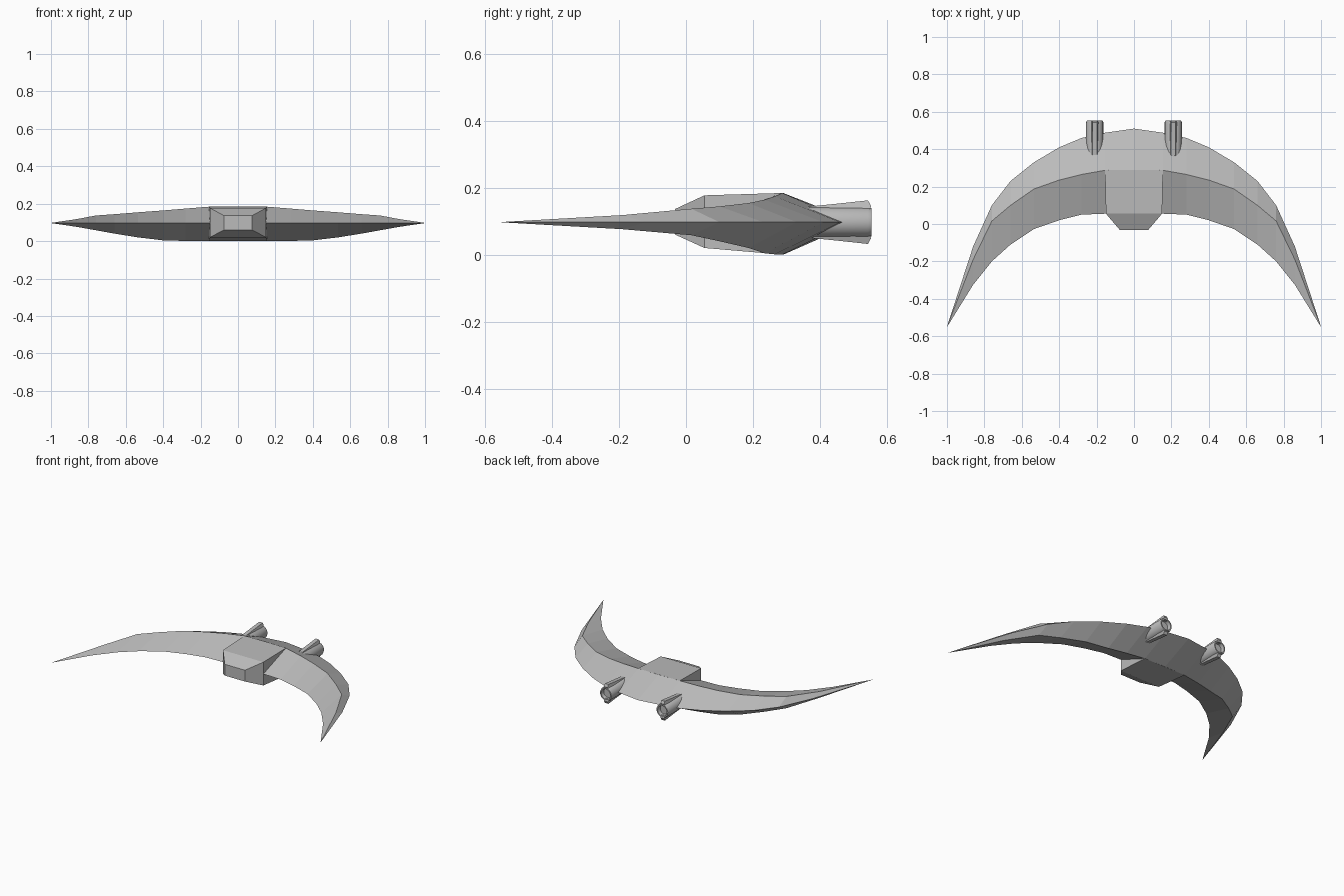
import bpy, bmesh, math

if "Cube" in bpy.data.objects:
    bpy.data.objects.remove(bpy.data.objects["Cube"])

hull = bpy.data.materials.new("hull grey")
hull.diffuse_color = (0.5, 0.5, 0.5, 1)
hull.use_nodes = True
hull.node_tree.nodes["Principled BSDF"].inputs["Base Color"].default_value = hull.diffuse_color


def finish(name, bm):
    bmesh.ops.remove_doubles(bm, verts=bm.verts[:], dist=1e-5)
    bmesh.ops.recalc_face_normals(bm, faces=bm.faces[:])
    me = bpy.data.meshes.new(name)
    bm.to_mesh(me)
    bm.free()
    me.materials.append(hull)
    ob = bpy.data.objects.new(name, me)
    bpy.context.collection.objects.link(ob)
    return ob


def loft(name, rings, cap=True):
    bm = bmesh.new()
    rows = [[bm.verts.new(p) for p in r] for r in rings]
    n = len(rows[0])
    for a, b in zip(rows, rows[1:]):
        for i in range(n):
            j = (i + 1) % n
            bm.faces.new((a[i], a[j], b[j], b[i]))
    if cap:
        bm.faces.new(rows[0])
        bm.faces.new(rows[-1])
    return finish(name, bm)


# Crescent wing: x, back edge y, ridge y, front edge y, top z, bottom z
MID = 0.097
stations = [
    (0.0, 0.51, 0.29, 0.055, 0.184, 0.0),
    (0.155, 0.488, 0.287, 0.055, 0.184, 0.0),
    (0.28, 0.46, 0.265, 0.05, 0.174, 0.001),
    (0.40, 0.41, 0.235, 0.02, 0.164, 0.004),
    (0.535, 0.33, 0.187, -0.027, 0.154, 0.02),
    (0.66, 0.23, 0.10, -0.11, 0.144, 0.04),
    (0.76, 0.10, 0.016, -0.20, 0.137, 0.058),
    (0.86, -0.12, -0.19, -0.325, 0.118, 0.076),
    (1.0, -0.549, -0.55, -0.551, 0.0975, 0.0965),
]
full = [(-s[0],) + s[1:] for s in stations[:0:-1]] + stations
loft("crescent_wing", [[(x, b, MID), (x, r, t), (x, f, MID), (x, r, lo)]
                       for x, b, r, f, t, lo in full])


# Cockpit block with a tapered nose
def rect(y, w, lo, hi):
    return [(-w, y, lo), (w, y, lo), (w, y, hi), (-w, y, hi)]


loft("cockpit_body", [rect(0.288, 0.155, 0.0, 0.184),
                      rect(0.055, 0.15, 0.02, 0.177),
                      rect(-0.033, 0.075, 0.06, 0.136)])


# Engines: tubes with a recessed nozzle, and a fin above and below
def circle(cx, y, r, n=20):
    return [(cx + r * math.cos(2 * math.pi * i / n), y,
             MID + r * math.sin(2 * math.pi * i / n)) for i in range(n)]


for side, sx in (("left", -1), ("right", 1)):
    cx = 0.21 * sx
    tube = loft("engine_" + side, [circle(cx, 0.33, 0.046), circle(cx, 0.543, 0.046),
                                   circle(cx, 0.553, 0.042), circle(cx, 0.553, 0.034),
                                   circle(cx, 0.53, 0.03)])
    for p in tube.data.polygons:
        p.use_smooth = len(p.vertices) == 4 and p.center.y < 0.54
    tube.data.set_sharp_from_angle(angle=math.radians(30))
    for label, sz in (("top", 1), ("bottom", -1)):
        prof = [(0.35, 0.03), (0.37, 0.047), (0.45, 0.055),
                (0.543, 0.065), (0.552, 0.048), (0.545, 0.03)]
        loft("fin_%s_%s" % (label, side),
             [[(cx + dx * (0.6 if h > 0.04 else 1), y, MID + sz * h) for y, h in prof]
              for dx in (-0.022, 0.022)])
